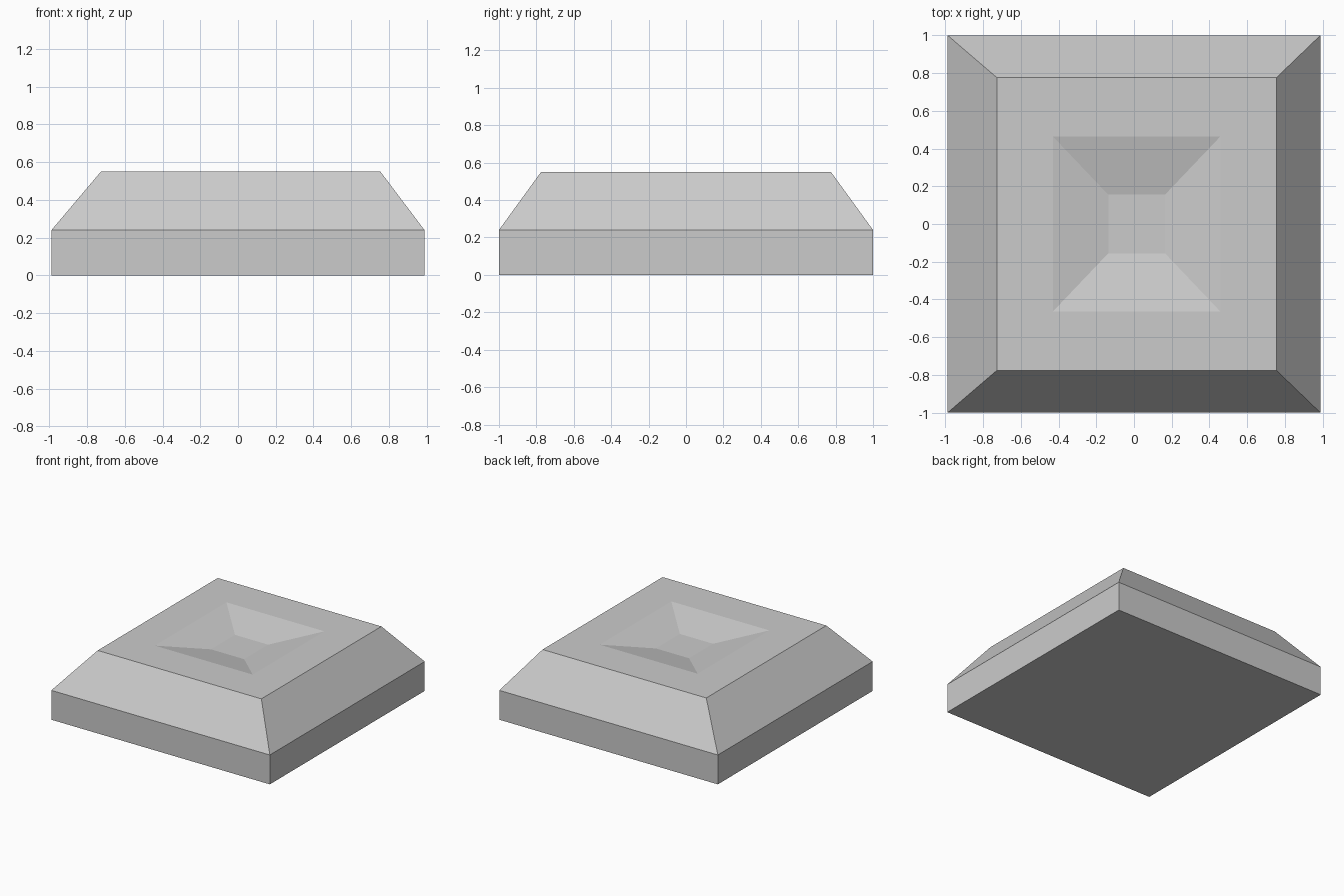
import bpy, bmesh

if "Cube" in bpy.data.objects:
    bpy.data.objects.remove(bpy.data.objects["Cube"])

# Stacked rectangular rings: x centre, half width x, half depth y, height
RINGS = [
    (0.0, 0.988, 1.0, 0.0),       # foot
    (0.0, 0.988, 1.0, 0.24),      # top of upright sides
    (0.014, 0.74, 0.775, 0.55),   # top of sloped shoulder
    (0.014, 0.443, 0.463, 0.55),  # rim of the shallow dish
    (0.014, 0.15, 0.155, 0.48),   # dish floor
]


def add_ring(bm, cx, hx, hy, z):
    return [bm.verts.new((cx + sx * hx, sy * hy, z))
            for sx, sy in ((-1, -1), (1, -1), (1, 1), (-1, 1))]


bm = bmesh.new()
rings = [add_ring(bm, *r) for r in RINGS]

# Side, shoulder, top and dish faces
for a, b in zip(rings, rings[1:]):
    for i in range(4):
        j = (i + 1) % 4
        bm.faces.new((a[i], a[j], b[j], b[i]))

# Underside and dish floor
bm.faces.new(rings[0][::-1])
bm.faces.new(rings[-1])
bmesh.ops.recalc_face_normals(bm, faces=bm.faces)

mesh = bpy.data.meshes.new("dished_plinth")
bm.to_mesh(mesh)
bm.free()
bpy.context.collection.objects.link(bpy.data.objects.new("dished_plinth", mesh))
